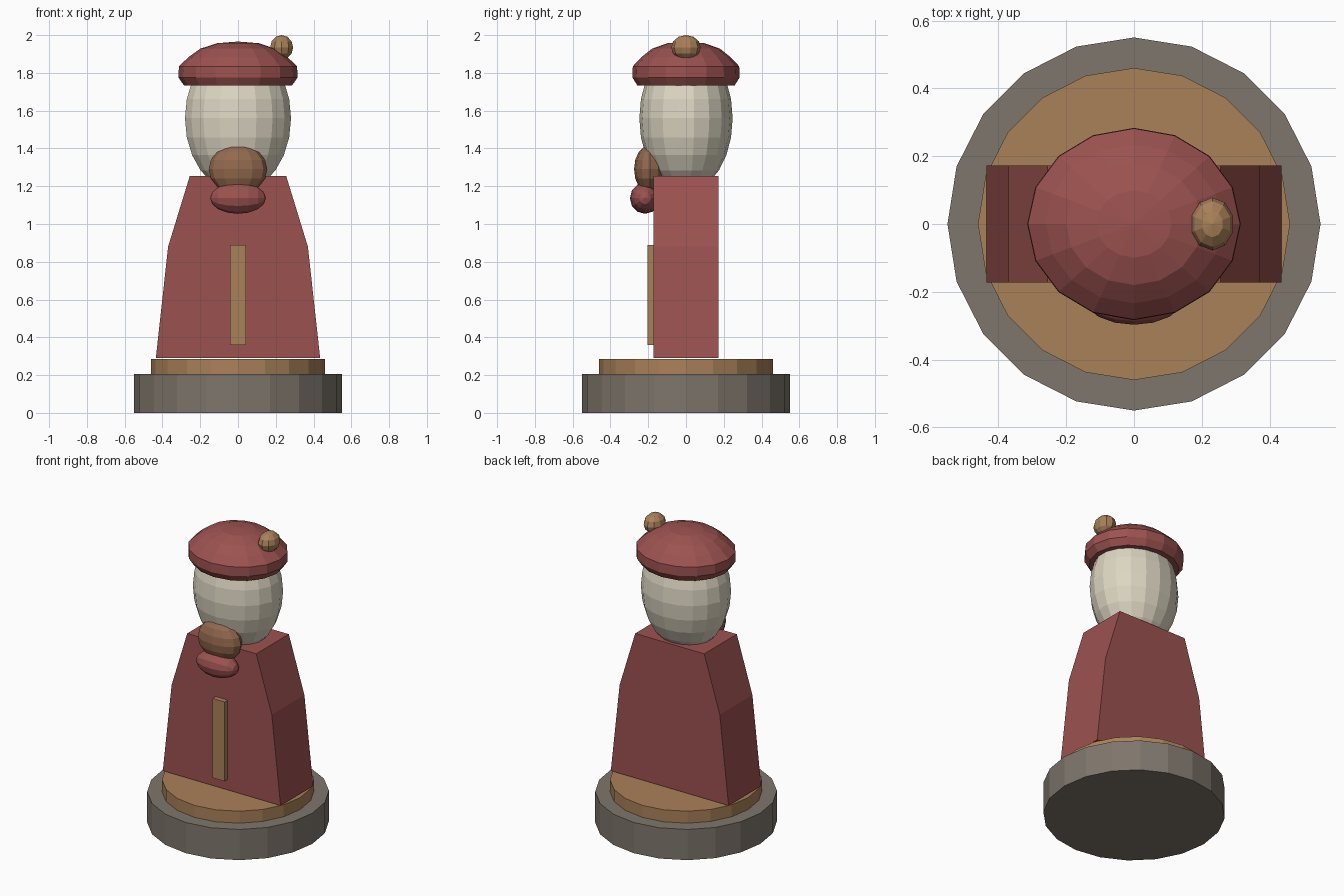
import bpy, math

if "Cube" in bpy.data.objects:
    bpy.data.objects.remove(bpy.data.objects["Cube"])


def material(name, rgb):
    m = bpy.data.materials.new(name)
    m.diffuse_color = (*rgb, 1)
    m.use_nodes = True
    m.node_tree.nodes["Principled BSDF"].inputs["Base Color"].default_value = m.diffuse_color
    return m


stone = material("stone", (0.21, 0.18, 0.15))
wood = material("wood", (0.40, 0.22, 0.10))
brown = material("brown", (0.29, 0.14, 0.075))
red = material("red", (0.33, 0.085, 0.08))
cream = material("cream", (0.72, 0.67, 0.54))


def finish(name, mat):
    ob = bpy.context.object
    ob.name = name
    ob.data.materials.append(mat)
    return ob


def mesh_object(name, verts, faces, mat):
    me = bpy.data.meshes.new(name)
    me.from_pydata(verts, [], faces)
    ob = bpy.data.objects.new(name, me)
    bpy.context.collection.objects.link(ob)
    me.materials.append(mat)
    return ob


def disc(name, radius, z0, z1, mat):
    bpy.ops.mesh.primitive_cylinder_add(vertices=20, radius=radius, depth=z1 - z0,
                                        location=(0, 0, (z0 + z1) / 2))
    return finish(name, mat)


def ellipsoid(name, loc, size, segs, rings, mat, rot=(0, 0, 0)):
    bpy.ops.mesh.primitive_uv_sphere_add(segments=segs, ring_count=rings, radius=1,
                                         location=loc, rotation=rot)
    ob = finish(name, mat)
    ob.scale = size
    return ob


# stepped round base
disc("base", 0.55, 0, 0.205, stone)
disc("base_step", 0.46, 0.205, 0.285, wood)

# robe: symmetrical outline extruded front to back
side = [(0.435, 0.29), (0.37, 0.88), (0.255, 1.255)]
outline = side + [(-x, z) for x, z in reversed(side)]
n = len(outline)
verts = [(x, y, z) for y in (-0.172, 0.172) for x, z in outline]
faces = [tuple(range(n)), tuple(reversed(range(n, 2 * n)))]
faces += [(i, i + n, (i + 1) % n + n, (i + 1) % n) for i in range(n)]
mesh_object("robe", verts, faces, red)

# vertical strip on the robe front
bpy.ops.mesh.primitive_cube_add(size=1, location=(0, -0.185, 0.625))
finish("robe_strip", wood).scale = (0.087, 0.04, 0.53)

# head, muzzle and lower lip
ellipsoid("head", (0, 0, 1.56), (0.285, 0.247, 0.39), 18, 12, cream)
ellipsoid("muzzle", (0, -0.19, 1.29), (0.155, 0.085, 0.13), 12, 8, brown)
ellipsoid("lower_lip", (0, -0.217, 1.137), (0.083, 0.08, 0.148), 12, 8, red,
          (0, math.pi / 2, 0))

# cap: lathed profile, slightly narrower front to back
profile = [(0.285, 1.732), (0.315, 1.775), (0.313, 1.835), (0.26, 1.885),
           (0.20, 1.928), (0.11, 1.957)]
segs = 16
verts = [(r * math.cos(a), 0.9 * r * math.sin(a), z) for r, z in profile
         for a in (2 * math.pi * i / segs for i in range(segs))]
faces = [(k * segs + i, k * segs + (i + 1) % segs,
          (k + 1) * segs + (i + 1) % segs, (k + 1) * segs + i)
         for k in range(len(profile) - 1) for i in range(segs)]
last = (len(profile) - 1) * segs
verts.append((0, 0, 1.966))
faces += [(last + i, last + (i + 1) % segs, len(verts) - 1) for i in range(segs)]
faces.append(tuple(reversed(range(segs))))
mesh_object("cap", verts, faces, red)

# bobble on the cap
ellipsoid("cap_bobble", (0.231, 0, 1.935), (0.064, 0.078, 0.065), 10, 6, wood)
